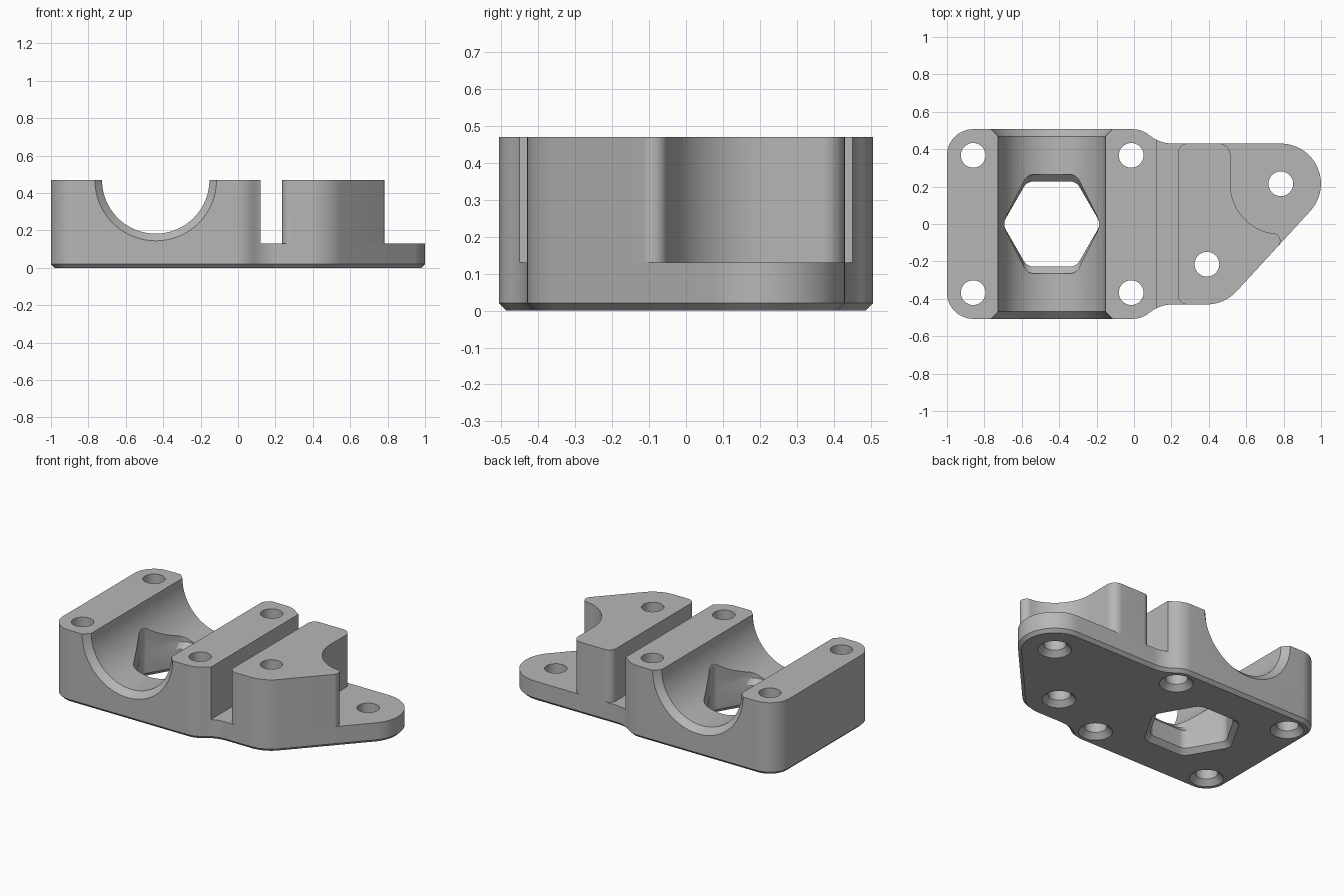
import bpy, bmesh
from math import cos, sin, pi, radians, ceil
from mathutils import Vector, Matrix

if "Cube" in bpy.data.objects:
    bpy.data.objects.remove(bpy.data.objects["Cube"])

grey = bpy.data.materials.new("machined_grey")
grey.use_nodes = True
grey.diffuse_color = (0.47, 0.47, 0.47, 1)
grey.node_tree.nodes["Principled BSDF"].inputs["Base Color"].default_value = grey.diffuse_color

PLATE, TOP = 0.13, 0.47        # flange and tower heights
BORE_X, HOLE_R = -0.44, 0.066


def rounded(corners):
    """Closed outline from (x, y, fillet radius) corners."""
    out = []
    for i, (x, y, r) in enumerate(corners):
        p = Vector((x, y))
        if r == 0:
            out.append(p)
            continue
        a = (Vector(corners[i - 1][:2]) - p).normalized()
        b = (Vector(corners[(i + 1) % len(corners)][:2]) - p).normalized()
        half = a.angle(b) / 2
        centre = p + (a + b).normalized() * (r / sin(half))
        start = p + a * (r / (sin(half) / cos(half))) - centre
        sweep = pi - 2 * half
        if a.x * b.y - a.y * b.x > 0:
            sweep = -sweep
        n = max(3, ceil(abs(sweep) / radians(6)))
        out += [centre + Matrix.Rotation(sweep * k / n, 2) @ start for k in range(n + 1)]
    return [(round(p.x, 5), round(p.y, 5)) for p in out]


def circle(r, n=64):
    return [(r * cos(2 * pi * k / n), r * sin(2 * pi * k / n)) for k in range(n)]


def loft(name, sections, place=Matrix(), chamfer=0):
    """Solid through matching outlines, given as (outline, z)."""
    bm = bmesh.new()
    rings = [[bm.verts.new((x, y, z)) for x, y in pts] for pts, z in sections]
    base = bm.faces.new(rings[0])
    bm.faces.new(rings[-1])
    for lo, hi in zip(rings, rings[1:]):
        for i in range(len(lo)):
            bm.faces.new((lo[i - 1], lo[i], hi[i], hi[i - 1]))
    bmesh.ops.recalc_face_normals(bm, faces=bm.faces)
    if chamfer:
        bmesh.ops.bevel(bm, geom=list(base.edges), offset=chamfer, segments=1,
                        affect='EDGES', profile=0.5)
    bm.transform(place)
    mesh = bpy.data.meshes.new(name)
    bm.to_mesh(mesh)
    bm.free()
    mesh.materials.append(grey)
    ob = bpy.data.objects.new(name, mesh)
    bpy.context.collection.objects.link(ob)
    return ob


def combine(target, tool, operation):
    mod = target.modifiers.new(operation.lower(), 'BOOLEAN')
    mod.operation, mod.solver, mod.object = operation, 'EXACT', tool
    bpy.context.view_layer.objects.active = target
    bpy.ops.object.modifier_apply(modifier=mod.name)
    bpy.data.objects.remove(tool)


# Flange plate with chamfered underside
nose, toe = (1.274, 0.43, 0.215), (0.484, -0.43, 0.215)
outline = rounded([(-1, -0.507, 0.14), (0.04, -0.507, 0.14), (0.14, -0.43, 0.2), toe,
                   nose, (0.14, 0.43, 0.2), (0.04, 0.507, 0.14), (-1, 0.507, 0.14)])
body = loft("bearing_mount", [(outline, 0), (outline, PLATE)], chamfer=0.02)

# Bearing block: the part of the outline left of the slot
SLOT = 0.12
block = []
for (x0, y0), (x1, y1) in zip(outline, outline[1:] + outline[:1]):
    if x0 <= SLOT:
        block.append((x0, y0))
    if (x0 - SLOT) * (x1 - SLOT) < 0:
        block.append((SLOT, y0 + (y1 - y0) * (SLOT - x0) / (x1 - x0)))
combine(body, loft("bearing_block", [(block, PLATE), (block, TOP)]), 'UNION')

# Side tower with a curved relief around the nose hole
relief = [(0.785 + 0.27 * cos(radians(a)), 0.215 + 0.27 * sin(radians(a)), 0)
          for a in range(255, 179, -5)]
tower = rounded([(0.235, -0.43, 0.05), toe, (0.824, -0.06, 0.04)] + relief
                + [(0.515, 0.43, 0.06), (0.235, 0.43, 0.05)])
combine(body, loft("side_tower", [(tower, PLATE), (tower, TOP)]), 'UNION')

# Half-round bearing seat, chamfered at both ends
wide, narrow = circle(0.345, 96), circle(0.287, 96)
seat = loft("bearing_seat", [(wide, -0.527), (narrow, -0.468), (narrow, 0.468), (wide, 0.527)],
            Matrix.Translation((BORE_X, 0, TOP)) @ Matrix.Rotation(pi / 2, 4, 'X'))
combine(body, seat, 'DIFFERENCE')

# Hexagonal window, flared below and towards the seat
hexagon = rounded([(0.263 * cos(k * pi / 3), 0.263 * sin(k * pi / 3), 0.06) for k in range(6)])


def scaled(sx, sy):
    return [(x * sx, y * sy) for x, y in hexagon]


window = loft("hex_window", [(scaled(1.22, 1.22), -0.02), (hexagon, 0.03), (hexagon, 0.147),
                             (scaled(1, 1.16), 0.182), (scaled(1, 1.16), 0.42)],
              Matrix.Translation((BORE_X, 0, 0)))
combine(body, window, 'DIFFERENCE')

# Bolt holes, countersunk from below
bolts = [(x, y) for x in (-0.86, -0.015) for y in (-0.367, 0.367)]
for x, y in bolts + [(0.785, 0.215), (0.39, -0.215)]:
    hole = loft("bolt_hole", [(circle(HOLE_R + 0.053), -0.02), (circle(HOLE_R), 0.033),
                              (circle(HOLE_R), 0.6)], Matrix.Translation((x, y, 0)))
    combine(body, hole, 'DIFFERENCE')

bpy.ops.object.select_all(action='DESELECT')
body.select_set(True)
bpy.context.view_layer.objects.active = body
bpy.ops.object.shade_smooth_by_angle(angle=radians(25))
